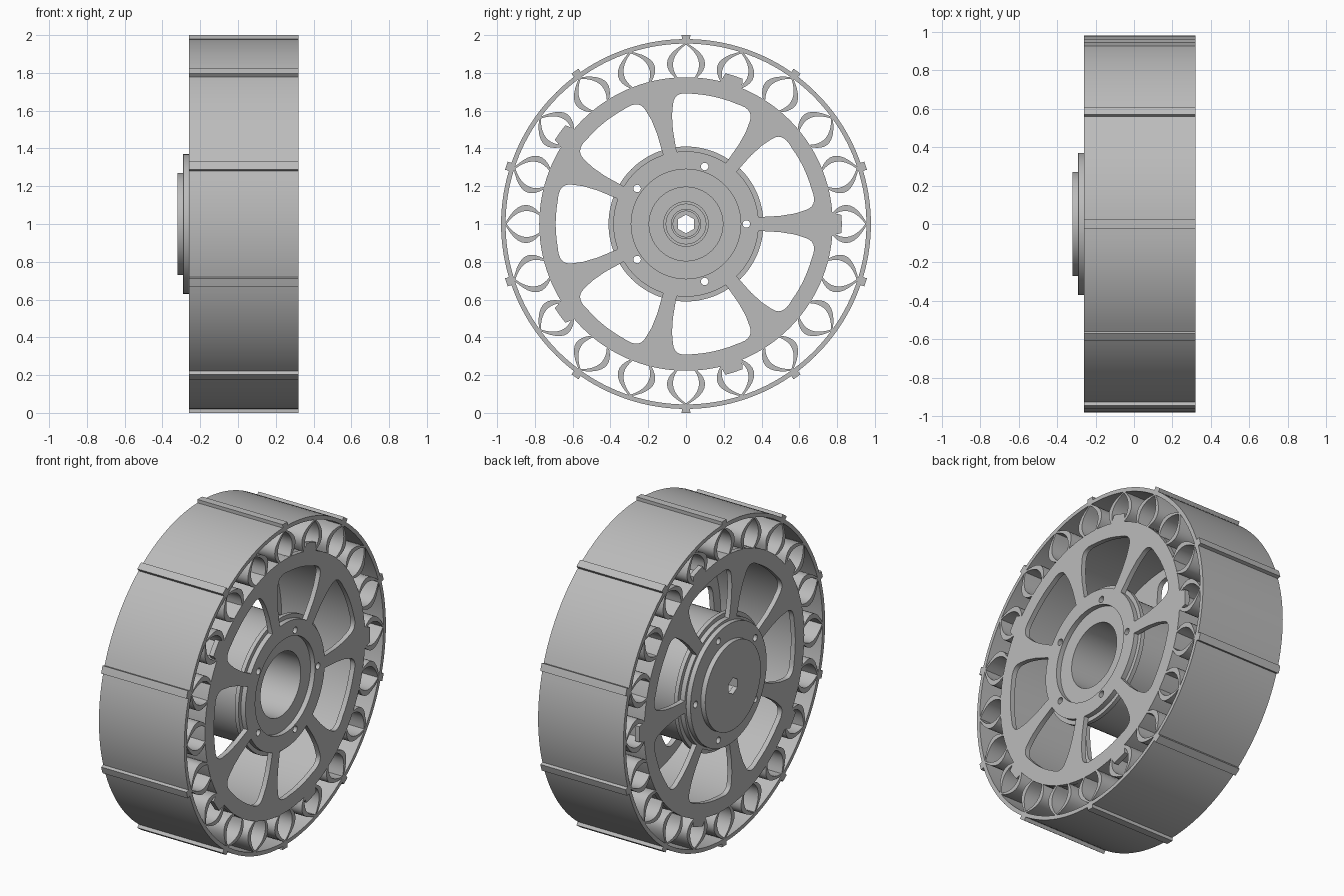
import bpy
import bmesh
from math import cos, sin, radians, pi
from mathutils import Vector

cube = bpy.data.objects.get("Cube")
if cube:
    bpy.data.objects.remove(cube)

grey = bpy.data.materials.new("light_grey")
grey.use_nodes = True
colour = (0.5, 0.5, 0.5, 1)
grey.diffuse_color = colour
grey.node_tree.nodes["Principled BSDF"].inputs["Base Color"].default_value = colour

LEFT, RIGHT = 0.32, -0.26   # side faces of the wheel
PLATE = 0.03                # thickness of the spoked discs


def polar(r, deg):
    return Vector((r * cos(radians(deg)), r * sin(radians(deg))))


def arc(r, a, b, n):
    return [polar(r, a + (b - a) * i / n) for i in range(n + 1)]


def circle(r, n=96, centre=(0, 0), start=0):
    return [Vector(centre) + polar(r, start + 360 * i / n) for i in range(n)]


def bezier(p, q, s, n=10):
    return [p * (1 - t) ** 2 + q * 2 * t * (1 - t) + s * t * t
            for t in (i / n for i in range(n + 1))]


def turned(points, deg):
    c, s = cos(radians(deg)), sin(radians(deg))
    return [Vector((p.x * c - p.y * s, p.x * s + p.y * c)) for p in points]


def tabbed_circle(r, r_tab, count, start, base, top, steps=14):
    """Circle carrying evenly spaced trapezoid tabs."""
    pts, step = [], 360 / count
    for k in range(count):
        a = start + k * step
        pts += arc(r_tab, a - top, a + top, 2)
        pts += arc(r, a + base, a + step - base, steps)
    return pts


def extrude(name, loops, x0, x1, bevel=0):
    """Fill closed loops (inner ones are holes) and extrude them along x."""
    curve = bpy.data.curves.new(name, 'CURVE')
    curve.dimensions = '2D'
    curve.fill_mode = 'BOTH'
    curve.extrude = (x1 - x0) / 2
    for loop in loops:
        spline = curve.splines.new('POLY')
        spline.points.add(len(loop) - 1)
        for point, p in zip(spline.points, loop):
            point.co = (p.x, p.y, 0, 1)
        spline.use_cyclic_u = True
    helper = bpy.data.objects.new(name + "_profile", curve)
    bpy.context.collection.objects.link(helper)
    graph = bpy.context.evaluated_depsgraph_get()
    mesh = bpy.data.meshes.new_from_object(helper.evaluated_get(graph))
    bpy.data.objects.remove(helper)

    bm = bmesh.new()
    bm.from_mesh(mesh)
    bmesh.ops.remove_doubles(bm, verts=bm.verts, dist=0.0001)
    for v in bm.verts:
        x, y, z = v.co
        v.co = (z + (x0 + x1) / 2, x, y + 1)
    bmesh.ops.recalc_face_normals(bm, faces=bm.faces)
    bm.to_mesh(mesh)
    bm.free()
    mesh.name = name
    mesh.materials.clear()
    mesh.materials.append(grey)
    obj = bpy.data.objects.new(name, mesh)
    bpy.context.collection.objects.link(obj)
    bpy.ops.object.select_all(action='DESELECT')
    obj.select_set(True)
    bpy.context.view_layer.objects.active = obj
    bpy.ops.object.shade_smooth_by_angle(angle=radians(30))
    if bevel:
        mod = obj.modifiers.new("rounded_edge", 'BEVEL')
        mod.width = bevel
        mod.segments = 2
        mod.limit_method = 'ANGLE'
    return obj


# Outer rim with ten cross ribs
extrude("outer_rim", [tabbed_circle(0.979, 1.0, 10, 18, 1.3, 1.3), circle(0.955, 160)],
        RIGHT, LEFT)

# Twenty flexible arches between rim and barrel
outer = bezier(Vector((0.775, 0.06)), Vector((0.87, 0.165)), Vector((0.96, 0)))
inner = bezier(Vector((0.775, 0.045)), Vector((0.87, 0.11)), Vector((0.95, 0)))


def mirrored(points):
    return [Vector((p.x, -p.y)) for p in points]


arch = outer + mirrored(outer)[-2::-1] + mirrored(inner) + inner[-2::-1]
extrude("flexible_arches", [turned(arch, 18 * k) for k in range(20)], RIGHT, LEFT)

# Drum that carries the arches
extrude("outer_drum", [circle(0.774, 140), circle(0.752, 140)],
        RIGHT + PLATE, LEFT - PLATE)

# Spoked side discs: seven windows, five tabs, five bolt holes
bolts = [circle(0.02, 16, polar(0.32, 72 * k)) for k in range(5)]
side = [polar(0.39, 20.3), polar(0.5, 20.8), polar(0.58, 20.2)]
corner = bezier(polar(0.64, 19), polar(0.7, 18), polar(0.692, 12), 6)
upper = side + corner
window = arc(0.385, -20, 20, 12) + upper + arc(0.69, 10, -10, 6) + mirrored(upper)[::-1]
windows = [turned(window, 360 / 7 * (k + 0.5)) for k in range(7)]
disc = [tabbed_circle(0.777, 0.825, 5, 0, 4.4, 3.3, 30), circle(0.29)] + windows + bolts
for name, x in (("left_spoked_disc", LEFT - PLATE), ("right_spoked_disc", RIGHT)):
    extrude(name, disc, x, x + PLATE)

# Hub barrel, with a lip behind each disc
extrude("hub_barrel", [circle(0.375), circle(0.195)] + bolts, RIGHT + PLATE, LEFT - PLATE)
for name, x in (("left_hub_lip", LEFT - PLATE - 0.025), ("right_hub_lip", RIGHT + PLATE)):
    extrude(name, [circle(0.41), circle(0.37)], x, x + 0.025)

# Closed right end: plate, flange, cap and bearing seat around the hexagonal shaft hole
hexagon = circle(0.05, 6, start=30)
extrude("hub_end_plate", [circle(0.29), hexagon], RIGHT, RIGHT + PLATE)
extrude("hub_flange", [circle(0.37), hexagon] + bolts, RIGHT - 0.03, RIGHT, 0.006)
extrude("hub_cap", [circle(0.27), hexagon], RIGHT - 0.06, RIGHT - 0.03, 0.006)
extrude("bearing_seat", [circle(0.12), circle(0.105)], RIGHT + PLATE, RIGHT + 0.07)
extrude("bearing_ring", [circle(0.08), circle(0.068)], RIGHT + PLATE, RIGHT + 0.06)
